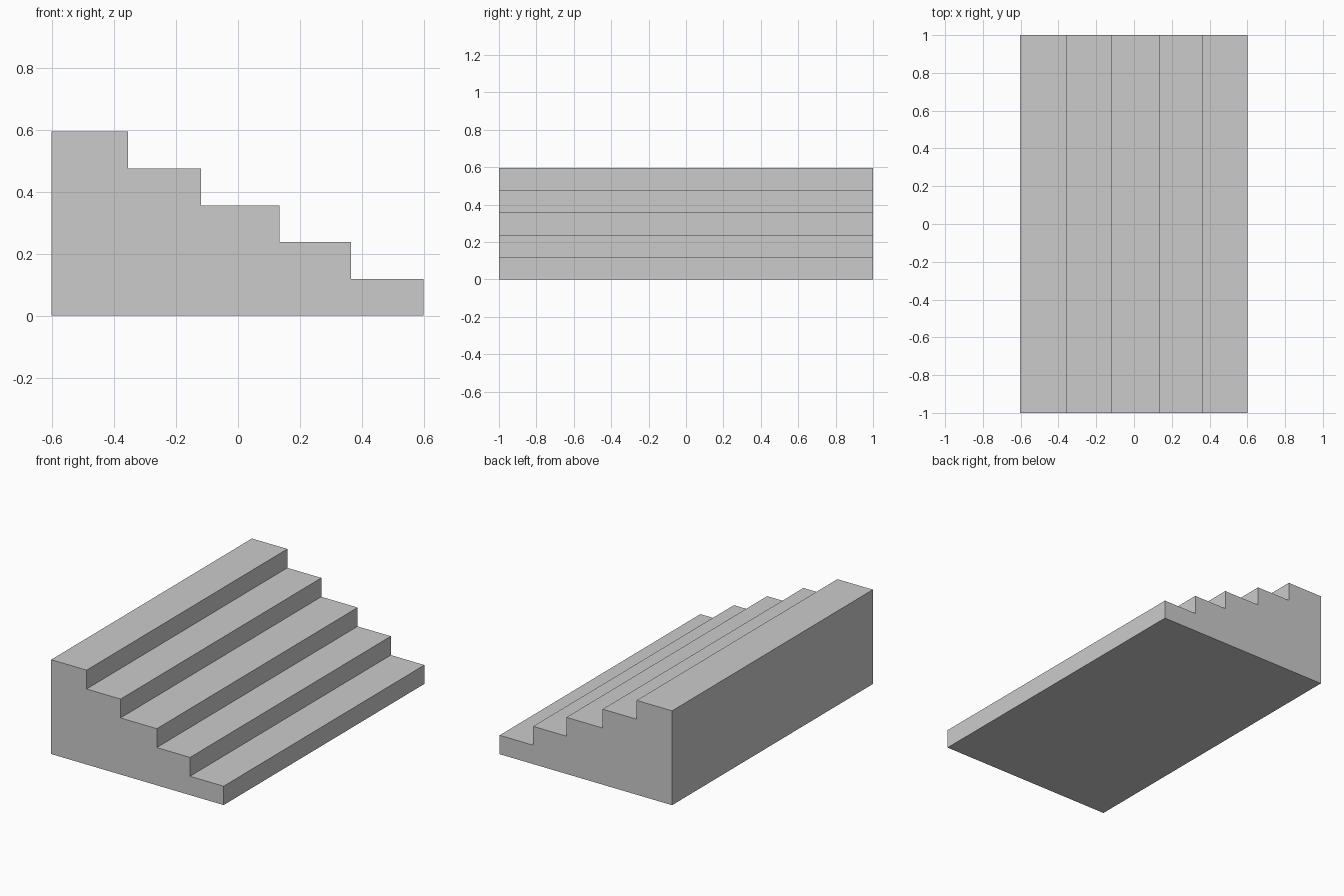
import bpy

if "Cube" in bpy.data.objects:
    bpy.data.objects.remove(bpy.data.objects["Cube"])

RISE = 0.119
BACK = -0.603
# Front edge of each tread, bottom to top
FRONTS = [0.6, 0.366, 0.134, -0.119, -0.356]


def slab(name, x0, x1, z0, z1):
    bpy.ops.mesh.primitive_cube_add(size=1, location=((x0 + x1) / 2, 0, (z0 + z1) / 2))
    ob = bpy.context.object
    ob.name = name
    ob.scale = (x1 - x0, 2.0, z1 - z0)
    bpy.ops.object.transform_apply(location=False, rotation=False, scale=True)


# Stacked full-depth step slabs, flush at the back
for i, front in enumerate(FRONTS):
    slab(f"step_{i + 1}", BACK, front, i * RISE, (i + 1) * RISE)
